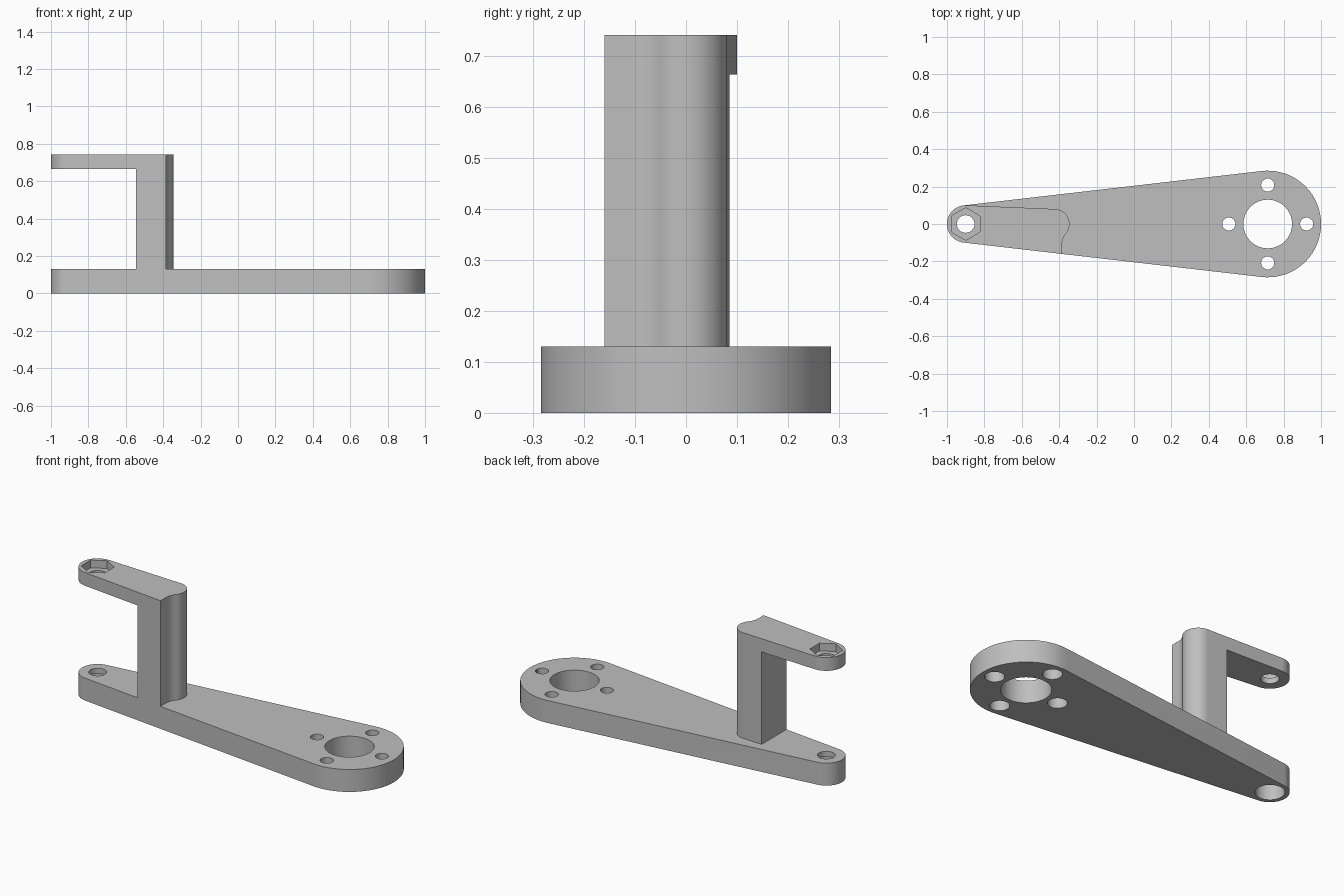
import bpy, bmesh
from math import sin, cos, asin, radians, degrees, pi

cube = bpy.data.objects.get("Cube")
if cube:
    bpy.data.objects.remove(cube, do_unlink=True)

grey = bpy.data.materials.new("plain grey")
grey.use_nodes = True
colour = (0.52, 0.52, 0.52, 1)
grey.diffuse_color = colour
grey.node_tree.nodes["Principled BSDF"].inputs["Base Color"].default_value = colour

TIP, HUB = (-0.9, 0), (0.715, 0)      # centres of the two rounded ends
TIP_R, HUB_R = 0.1, 0.285
PLATE, ARM_LOW, TOP = 0.13, 0.665, 0.742


def arc(centre, r, a0, a1, steps):
    """Points on an arc, angles in degrees."""
    angles = [radians(a0 + (a1 - a0) * i / steps) for i in range(steps + 1)]
    return [(centre[0] + r * cos(a), centre[1] + r * sin(a)) for a in angles]


def prism(name, points, z0, z1):
    """Extrude a flat outline from z0 to z1."""
    bm = bmesh.new()
    face = bm.faces.new([bm.verts.new((x, y, z0)) for x, y in points])
    side = bmesh.ops.extrude_face_region(bm, geom=[face])["geom"]
    for v in side:
        if isinstance(v, bmesh.types.BMVert):
            v.co.z = z1
    bmesh.ops.recalc_face_normals(bm, faces=bm.faces)
    mesh = bpy.data.meshes.new(name)
    bm.to_mesh(mesh)
    bm.free()
    mesh.materials.append(grey)
    obj = bpy.data.objects.new(name, mesh)
    bpy.context.collection.objects.link(obj)
    return obj


# Tapered outline, wrapped around both rounded ends, at full height
lean = degrees(asin((HUB_R - TIP_R) / (HUB[0] - TIP[0])))
outline = arc(HUB, HUB_R, -90 - lean, 90 + lean, 40) + arc(TIP, TIP_R, 90 + lean, 270 - lean, 32)
bracket = prism("bracket_arm", outline, 0, TOP)


def cut(name, points, z0, z1):
    cutter = prism(name, points, z0, z1)
    cutter.hide_render = True
    cutter.hide_set(True)
    mod = bracket.modifiers.new(name, "BOOLEAN")
    mod.operation, mod.solver, mod.object = "DIFFERENCE", "EXACT", cutter


def drill(name, centre, r, z0, z1, sides=40):
    cut(name, arc(centre, r, 90, 90 + 360 * (sides - 1) / sides, sides - 1), z0, z1)


# Clear the space above the plate, leaving the post with its S-shaped side
post = (-0.425, 0)
edge = arc(TIP, TIP_R, 90 + lean, 87.6, 4)
edge += arc(post, 0.08, 87.6, -40, 24)
edge += arc((-0.294, -0.11), 0.091, 140, 180, 10)[1:]
waste = [(edge[0][0], 0.5)] + edge + [(-0.385, -0.5), (1.2, -0.5), (1.2, 0.5)]
cut("post_side_cutter", waste, PLATE, 1)

# Gap between the plate and the upper arm
cut("gap_cutter", [(-1.2, -0.5), (-0.545, -0.5), (-0.545, 0.5), (-1.2, 0.5)], PLATE, ARM_LOW)

# Pivot hole through both arms, with a hexagonal nut pocket and a counterbore
drill("pivot_hole_cutter", TIP, 0.047, -0.1, 1)
drill("nut_pocket_cutter", TIP, 0.087, TOP - 0.045, 1, 6)
drill("pivot_counterbore_cutter", TIP, 0.076, -0.1, 0.1)

# Hub bore with four counterbored screw holes
drill("hub_bore_cutter", HUB, 0.13, -0.1, 0.4, 64)
for i in range(4):
    a = i * pi / 2
    spot = (HUB[0] + 0.208 * cos(a), 0.208 * sin(a))
    drill(f"screw_hole_cutter_{i}", spot, 0.035, -0.1, 0.4, 32)
    drill(f"screw_counterbore_cutter_{i}", spot, 0.051, -0.1, 0.075, 32)

# Bake the cuts, remove the cutters and shade
graph = bpy.context.evaluated_depsgraph_get()
baked = bpy.data.meshes.new_from_object(bracket.evaluated_get(graph))
cutters = [m.object for m in bracket.modifiers]
bracket.modifiers.clear()
bracket.data = baked
for c in cutters:
    bpy.data.objects.remove(c, do_unlink=True)
baked.materials.clear()
baked.materials.append(grey)
for p in baked.polygons:
    p.material_index = 0

bpy.ops.object.select_all(action="DESELECT")
bracket.select_set(True)
bpy.context.view_layer.objects.active = bracket
bpy.ops.object.shade_smooth_by_angle(angle=radians(30))
